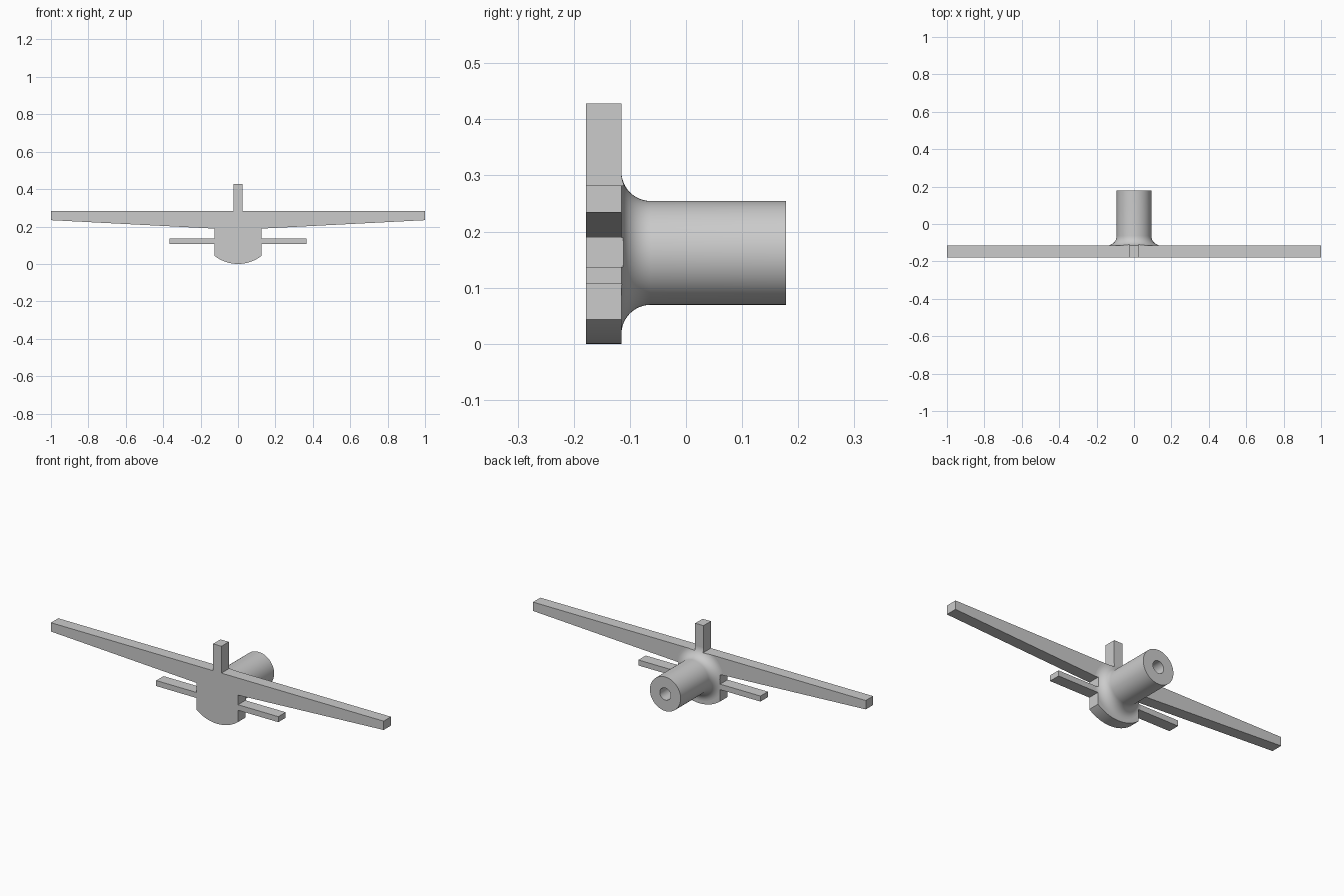
import bpy, bmesh, math
from mathutils import Matrix, Vector

default = bpy.data.objects.get("Cube")
if default:
    bpy.data.objects.remove(default, do_unlink=True)

GREY = (0.6, 0.6, 0.6, 1.0)
grey = bpy.data.materials.new("plain grey")
grey.use_nodes = True
grey.diffuse_color = GREY
grey.node_tree.nodes["Principled BSDF"].inputs["Base Color"].default_value = GREY

FRONT, BACK, END = -0.178, -0.115, 0.178   # plate front, plate back, post end
POST_Z, POST_R, HOLE_R, FILLET = 0.162, 0.0925, 0.033, 0.052


def make_object(name, bm):
    bmesh.ops.recalc_face_normals(bm, faces=bm.faces)
    mesh = bpy.data.meshes.new(name)
    bm.to_mesh(mesh)
    bm.free()
    mesh.materials.append(grey)
    obj = bpy.data.objects.new(name, mesh)
    bpy.context.collection.objects.link(obj)
    return obj


def smooth(obj):
    bpy.ops.object.select_all(action="DESELECT")
    obj.select_set(True)
    bpy.context.view_layer.objects.active = obj
    bpy.ops.object.shade_smooth_by_angle(angle=math.radians(30))


def outline():
    """Front silhouette: fin, tapered wings, tailplane and rounded belly."""
    half = [(0.025, 0.428), (0.025, 0.282), (1, 0.282), (1, 0.234),
            (0.125, 0.189), (0.125, 0.137), (0.367, 0.137),
            (0.367, 0.107), (0.125, 0.107)]
    width, rise = 0.125, 0.043
    radius = (width ** 2 + rise ** 2) / (2 * rise)
    sweep = math.asin(width / radius)
    steps = 12
    for i in range(steps + 1):
        a = sweep * (1 - i / steps)
        half.append((radius * math.sin(a), radius * (1 - math.cos(a))))
    return half + [(-x, z) for x, z in reversed(half[:-1])]


def extrude_outline(name, y0, y1):
    bm = bmesh.new()
    face = bm.faces.new([bm.verts.new((x, y0, z)) for x, z in outline()])
    result = bmesh.ops.extrude_face_region(bm, geom=[face])
    moved = [v for v in result["geom"] if isinstance(v, bmesh.types.BMVert)]
    bmesh.ops.translate(bm, verts=moved, vec=(0, y1 - y0, 0))
    return make_object(name, bm)


# Flat aircraft-shaped plate
plate = extrude_outline("aircraft_plate", FRONT, BACK)
smooth(plate)

# Round post with a flared foot and a blind hole, turned about the y axis
profile = [(0, BACK)]
for i in range(13):
    a = math.pi / 2 * i / 12
    profile.append((POST_R + FILLET * (1 - math.sin(a)),
                    BACK + FILLET * (1 - math.cos(a))))
profile += [(POST_R, END), (HOLE_R, END), (HOLE_R, -0.05), (0, -0.05)]
bm = bmesh.new()
verts = [bm.verts.new((r, y, POST_Z)) for r, y in profile]
edges = [bm.edges.new(pair) for pair in zip(verts, verts[1:])]
bmesh.ops.spin(bm, geom=verts + edges, cent=(0, 0, POST_Z), axis=(0, 1, 0),
               angle=math.tau, steps=64, use_duplicate=False)
bmesh.ops.remove_doubles(bm, verts=bm.verts, dist=0.00001)
post = make_object("mounting_post", bm)

# Trim the flared foot to the plate silhouette
cutter = extrude_outline("trim_helper", FRONT - 0.1, END + 0.1)
cutter.hide_render = True
trim = post.modifiers.new("trim", "BOOLEAN")
trim.operation = "INTERSECT"
trim.solver = "EXACT"
trim.object = cutter
bpy.context.view_layer.objects.active = post
bpy.ops.object.modifier_apply(modifier=trim.name)
bpy.data.objects.remove(cutter, do_unlink=True)
smooth(post)
